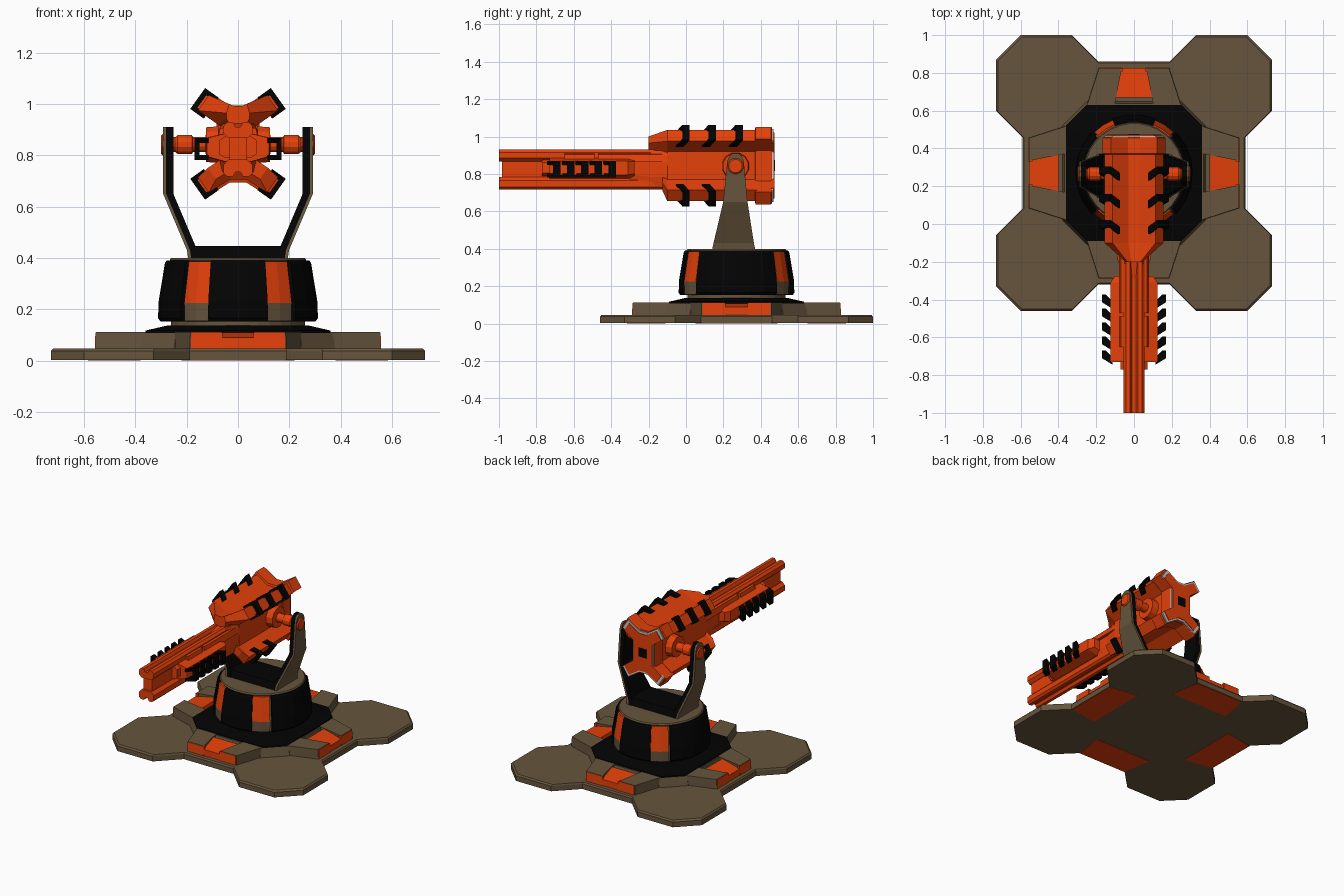
import bpy, bmesh
from math import sin, cos, pi, radians

if "Cube" in bpy.data.objects:
    bpy.data.objects.remove(bpy.data.objects["Cube"])

CY, CZ = 0.27, 0.845          # turntable centre, gun axis height


def material(name, rgb):
    m = bpy.data.materials.new(name)
    m.diffuse_color = (*rgb, 1)
    m.use_nodes = True
    m.node_tree.nodes["Principled BSDF"].inputs["Base Color"].default_value = m.diffuse_color
    return m


ORANGE = material("orange_paint", (0.78, 0.052, 0.003))
BROWN = material("brown_metal", (0.132, 0.09, 0.046))
BLACK = material("black_metal", (0.001, 0.001, 0.001))


def loft(name, sections, mat=None):
    """Join equal-length point rings into one flat-faced solid."""
    bm = bmesh.new()
    rings = [[bm.verts.new(p) for p in s] for s in sections]
    n = len(rings[0])
    for a, b in zip(rings, rings[1:]):
        for i in range(n):
            j = (i + 1) % n
            bm.faces.new((a[i], a[j], b[j], b[i]))
    bm.faces.new(rings[0])
    bm.faces.new(rings[-1])
    bmesh.ops.recalc_face_normals(bm, faces=bm.faces)
    me = bpy.data.meshes.new(name)
    bm.to_mesh(me)
    bm.free()
    if mat:
        me.materials.append(mat)
    ob = bpy.data.objects.new(name, me)
    bpy.context.collection.objects.link(ob)
    return ob


def turn(p, k):
    """Quarter turns about the turntable centre."""
    x, y = p
    for _ in range(k):
        x, y = -y, x
    return x, y


def around(quarter):
    return [turn(p, k) for k in range(4) for p in quarter]


def slab(name, outline, levels, mat, k=0):
    """Stack of scaled plan outlines, levels = (z, scale)."""
    pts = [turn(p, k) for p in outline]
    return loft(name, [[(x * s, y * s + CY, z) for x, y in pts] for z, s in levels], mat)


def mirrored(profile):
    return profile + [(-x, z) for x, z in reversed(profile)]


def along_y(name, profile, stations, mat, mirror_x=True):
    """Extrude an xz profile (relative to gun axis); stations = (y, sx, sz)."""
    prof = mirrored(profile) if mirror_x else profile
    return loft(name, [[(x * sx, y, CZ + z * sz) for x, z in prof] for y, sx, sz in stations], mat)


def circle(n, r=1.0):
    return [(r * cos((i + .5) * 2 * pi / n), r * sin((i + .5) * 2 * pi / n)) for i in range(n)]


# Base plate with four octagonal corner pads
pads = around([(.59, .19), (.73, .33), (.73, .60), (.60, .73), (.33, .73), (.19, .59)])
slab("base_plate", pads, [(.002, 1), (.037, 1), (.047, .988)], BROWN)

# Second tier: octagonal core, four stepped arms with orange faces and ramps
tier = around([(.38, -.25), (.38, .25)])
slab("tier_core", tier, [(.04, 1), (.108, .97)], BROWN)
for k in range(4):
    slab("underside_panel", [(.585, -.185), (.585, .185), (.38, .22), (.38, -.22)],
         [(0, 1), (.01, 1)], ORANGE, k)
    for s in (-1, 1):
        slab("arm_block", [(.33, s * .11), (.556, s * .065), (.556, s * .187), (.36, s * .25), (.33, s * .25)],
             [(.04, 1), (.112, .995)], BROWN, k)
        slab("arm_face", [(.54, s * .062), (.559, s * .06), (.559, s * .183), (.54, s * .183)],
             [(.04, 1), (.110, .995)], ORANGE, k)
    ramp = []
    for r, hw, z in ((.40, .105, .1085), (.555, .065, .09)):
        quad = [(r, -hw, .04), (r, hw, .04), (r, hw, z), (r, -hw, z)]
        ramp.append([(*(lambda q: (q[0], q[1] + CY))(turn((x, y), k)), zz) for x, y, zz in quad])
    loft("arm_ramp", ramp, ORANGE)

# Black bearing ring
ring = around([(.36, -.25), (.36, .25)])
slab("bearing_ring", ring, [(.10, 1), (.117, 1), (.137, .76)], BLACK)

# Turntable drum
slab("drum_core", circle(32), [(.125, .262), (.152, .262), (.156, .285), (.22, .285), (.385, .262),
                               (.392, .268), (.40, .262)], BROWN)


def panel(name, profile, a0, a1, n, mat):
    secs = []
    for i in range(n + 1):
        a = radians(a0 + (a1 - a0) * i / n)
        secs.append([(r * cos(a), CY + r * sin(a), z) for r, z in profile])
    loft(name, secs, mat)


dark = [(.24, .153), (.303, .153), (.312, .165), (.309, .235), (.285, .38), (.278, .39), (.24, .39)]
for mid in (0, 90, 180, 270):
    h = 44 if mid % 180 == 0 else 22
    panel("drum_dark_panel", dark, mid - h, mid + h, 6 if h > 30 else 3, BLACK)
for mid in (57, 123, 237, 303):
    panel("drum_orange_panel", [(.24, .225), (.302, .225), (.276, .386), (.24, .386)], mid - 11, mid + 11, 2, ORANGE)
    panel("drum_lower_panel", [(.24, .155), (.300, .155), (.302, .225), (.24, .225)], mid - 11, mid + 11, 2, BROWN)

# Yoke: black fork with brown outer skins
loft("yoke_saddle", [[(x, y, z) for x, y in ((-w, .255 - h), (w, .255 - h), (w, .255 + h), (-w, .255 + h))]
                     for z, w, h in ((.395, .18, .114), (.447, .17, .1))], BLACK)
fork = [(.397, .17, .115, .255), (.43, .175, .108, .255), (.65, .268, .065, .264),
        (.87, .268, .044, .265), (.895, .268, .034, .265), (.910, .268, .016, .265)]
for s in (-1, 1):
    for name, lo, hi, mat in (("yoke_arm", -.016, .012, BLACK), ("yoke_skin", .011, .024, BROWN)):
        loft(name, [[(s * (x + lo), c - h, z), (s * (x + hi), c - h, z),
                     (s * (x + hi), c + h, z), (s * (x + lo), c + h, z)] for z, x, h, c in fork], mat)
    # Trunnion pin
    pin = [(.06, .075), (.125, .07), (.126, .03), (.175, .03), (.18, .038), (.235, .038), (.245, .03),
           (.285, .03), (.286, .043), (.294, .043), (.3, .036)]
    loft("trunnion_pin", [[(s * x, .265 + a * r, CZ - .003 + b * r) for a, b in circle(12)] for x, r in pin], ORANGE)

# Gun body with X-shaped cross-section
q = [(.03, .138), (.114, .19), (.156, .13), (.078, .075)]
X = q + [(x, -z) for x, z in reversed(q)]
along_y("gun_body", X, [(-.10, 1, 1), (.38, 1, 1)], ORANGE)
along_y("rear_collar", X, [(.368, 1, 1), (.372, 1.07, 1.09), (.455, 1.07, 1.09), (.46, 1.04, 1.06)], ORANGE)
along_y("rear_rim", X, [(.455, 1.0, 1.03), (.469, 1.0, 1.03)], None)
along_y("rear_plate", X, [(.455, .91, .93), (.474, .91, .93)], ORANGE)
along_y("rear_port", [(.03, .03), (.03, -.03)], [(.44, 1, 1), (.477, 1, 1)], BLACK)

# Body nose: upper arms converge into a wedge, lower arms end in short chamfers
upper = q + [(.05, .06)]
wedge = [(.015, .148), (.035, .156), (.045, .12), (.045, .1), (.03, .07)]
loft("nose_upper", [[(x, y, CZ + z) for x, z in mirrored(p)] for y, p in ((-.2, wedge), (-.10, upper))], ORANGE)
along_y("nose_lower", [(x, -z) for x, z in q] + [(.078, 0)], [(-.125, .75, .72), (-.10, 1, 1)], ORANGE)
along_y("neck", [(.05, .08), (.06, .05), (.06, -.06), (.05, -.11)], [(-.3, 1, .8), (-.2, 1, 1), (-.09, 1.3, 1)], ORANGE)

# Barrel: grooved upper and lower rails around a web
rail = [(.01, .066), (.02, .086), (.042, .086), (.056, .07), (.056, .04), (.036, .022)]
along_y("upper_rail", rail, [(-1, 1, 1), (0, 1, 1)], ORANGE)
low = [(.01, -.11), (.02, -.128), (.042, -.128), (.056, -.115), (.056, -.08), (.036, -.06)]
along_y("lower_rail", low, [(-1, 1, 1), (-.05, 1, 1)], ORANGE)
along_y("barrel_web", [(.034, .05), (.034, -.09)], [(-.985, 1, 1), (0, 1, 1)], ORANGE)
along_y("muzzle_step", [(.05, .03), (.072, .015), (.072, -.04), (.05, -.055)], [(-.77, 1, 1), (-.72, 1, 1)], ORANGE)
along_y("barrel_shroud", [(.055, .04), (.125, .024), (.125, -.05), (.055, -.07)],
        [(-.73, .97, .97), (-.72, 1, 1), (-.31, 1, 1), (-.275, .8, .85)], ORANGE)
for s in (-1, 1):
    for y0, y1 in ((-.65, -.49), (-.47, -.1)):
        along_y("rail_side_block", [(s * .05, .02), (s * .08, .02), (s * .07, .06), (s * .05, .065)],
                [(y0, 1, 1), (y1, 1, 1)], ORANGE, False)


def rib(name, y, sx, sz, origin, d, tip, hw, depth):
    """Black clamp wrapped over a tip; its legs sweep forward."""
    n, t = (-d[1], d[0]), .02
    path = [((tip - depth, hw), (tip - depth, hw - t), -.034), ((tip, hw), (tip - t, hw - t), 0),
            ((tip, -hw), (tip - t, -hw + t), 0), ((tip - depth, -hw), (tip - depth, -hw + t), -.034)]
    secs = []
    for out, inn, dy in path:
        P = [(sx * (origin[0] + u * d[0] + v * n[0]), CZ + sz * (origin[1] + u * d[1] + v * n[1])) for u, v in (out, inn)]
        secs.append([(P[i][0], y + dy + e, P[i][1]) for i, e in ((0, -.02), (0, .02), (1, .02), (1, -.02))])
    loft(name, secs, BLACK)


# Clamps on the body arms and the barrel shroud
for s in (-1, 1):
    for y in (0, .14, .285):
        rib("body_rib", y, s, 1, (0, .065), (.815, .58), .193, .05, .065)
        if y < .2:
            rib("body_rib", y, s, -1, (0, .065), (.815, .58), .193, .05, .065)
    for i in range(5):
        rib("barrel_rib", -.69 + i * .074, s, 1, (0, -.02), (1, 0), .17, .043, .055)
